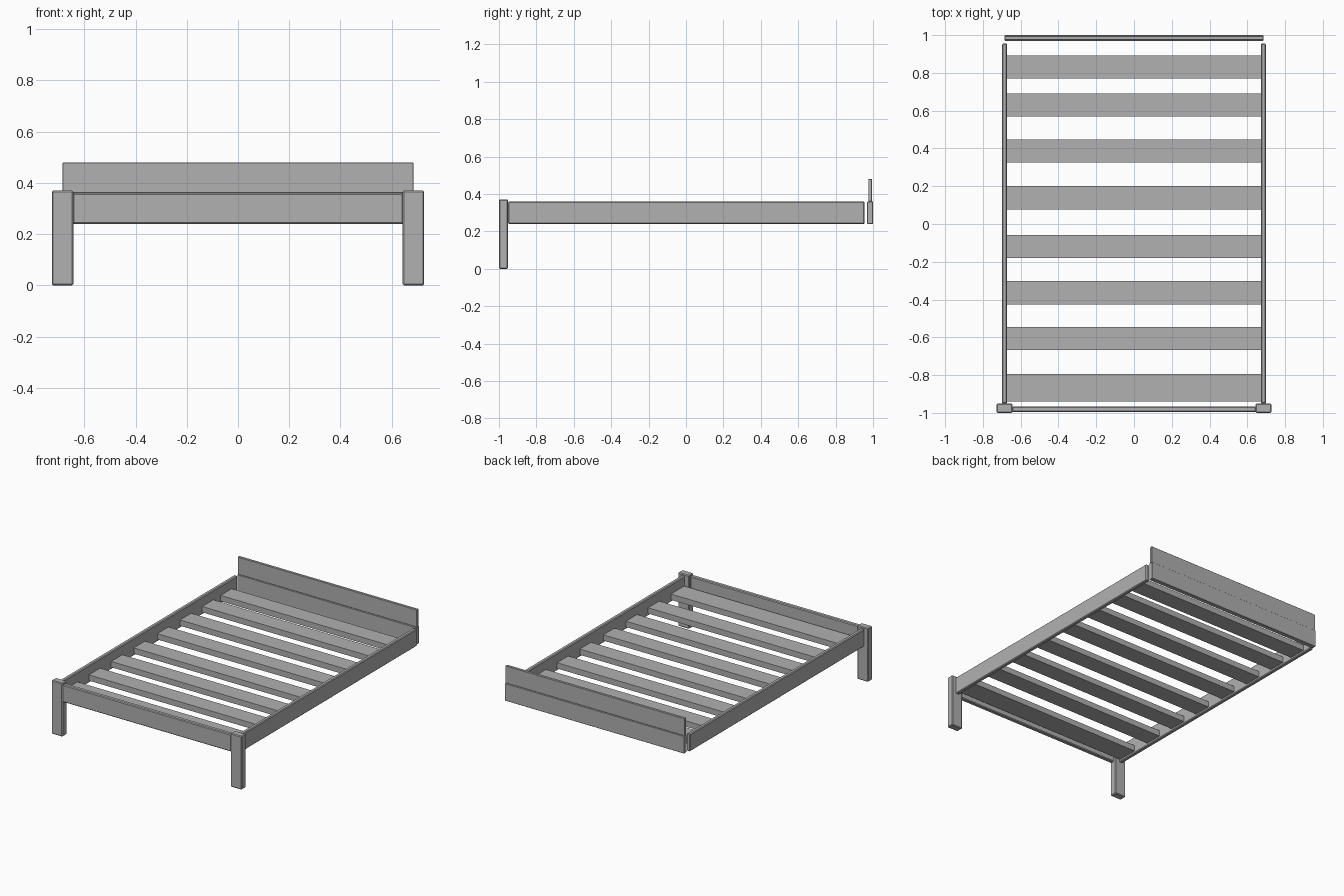
import bpy

cube = bpy.data.objects.get("Cube")
if cube:
    bpy.data.objects.remove(cube, do_unlink=True)

GREY = (0.44, 0.44, 0.44, 1)
grey = bpy.data.materials.new("plain grey")
grey.use_nodes = True
grey.diffuse_color = GREY
grey.node_tree.nodes["Principled BSDF"].inputs["Base Color"].default_value = GREY


def board(name, x, y, z, bevel=0.005):
    """Box between the (low, high) limits on each axis, with eased edges."""
    limits = (x, y, z)
    bpy.ops.mesh.primitive_cube_add(size=1, location=[(a + b) / 2 for a, b in limits])
    obj = bpy.context.object
    obj.name = name
    obj.scale = [b - a for a, b in limits]
    bpy.ops.object.transform_apply(location=False, rotation=False, scale=True)
    obj.data.materials.append(grey)
    if bevel:
        mod = obj.modifiers.new("eased edges", "BEVEL")
        mod.width = bevel
        mod.segments = 1
    return obj


# Front legs and side rails, mirrored left and right
for side, s in (("left", 1), ("right", -1)):
    board(f"{side}_front_leg", sorted((0.643 * s, 0.727 * s)), (-1, -0.951), (0, 0.37))
    board(f"{side}_side_rail", sorted((0.672 * s, 0.699 * s)), (-0.951, 0.955), (0.24, 0.36))

# Front rail between the legs
board("front_rail", (-0.645, 0.645), (-0.996, -0.966), (0.24, 0.36))

# Headboard: thick lower rail with a thinner panel standing on it
board("headboard_rail", (-0.685, 0.685), (0.969, 1), (0.24, 0.36), 0.002)
board("headboard_panel", (-0.685, 0.685), (0.975, 0.994), (0.36, 0.48), 0.002)

# Slats, front to back; the first is wider
SLAT = 0.122
fronts = [-0.668, -0.425, -0.179, 0.078, 0.326, 0.569, 0.77]
slats = [(-0.94, -0.795)] + [(y, y + SLAT) for y in fronts]
for i, span in enumerate(slats):
    board(f"slat_{i + 1}", (-0.673, 0.673), span, (0.255, 0.295), 0)
